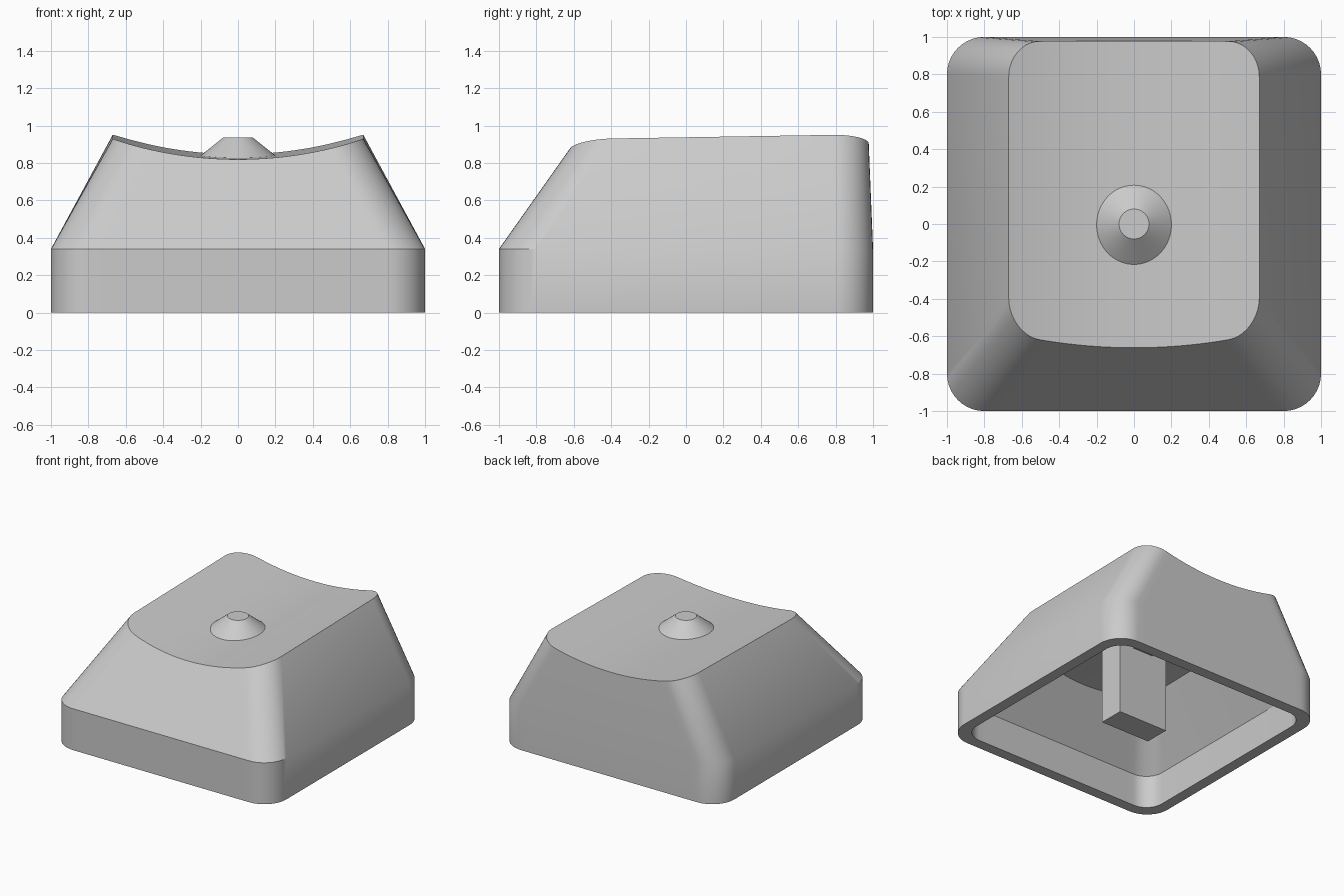
import bpy, bmesh, math
from mathutils import Vector

cube = bpy.data.objects.get("Cube")
if cube:
    bpy.data.objects.remove(cube)

grey = bpy.data.materials.new("light_grey")
grey.use_nodes = True
grey.diffuse_color = (0.6, 0.6, 0.6, 1)
grey.node_tree.nodes["Principled BSDF"].inputs["Base Color"].default_value = (0.6, 0.6, 0.6, 1)

ARC, EDGE = 10, 24      # segments per corner and per front/back edge
DISH_R = 2.15           # radius of the scooped top
TILT = 0.0165           # rise of the top towards the back


def finish(bm, name):
    bmesh.ops.recalc_face_normals(bm, faces=bm.faces)
    mesh = bpy.data.meshes.new(name)
    bm.to_mesh(mesh)
    bm.free()
    mesh.materials.append(grey)
    obj = bpy.data.objects.new(name, mesh)
    bpy.context.collection.objects.link(obj)
    bpy.ops.object.select_all(action='DESELECT')
    obj.select_set(True)
    bpy.context.view_layer.objects.active = obj
    bpy.ops.object.shade_smooth_by_angle(angle=math.radians(30))
    return obj


def outline(hx, y0, y1, r, z, tilt=0):
    """Rounded rectangle: front run left to right, then back run right to left."""
    def run(y, s):
        pts = []
        for i in range(ARC + 1):
            a = math.pi / 2 * i / ARC
            pts.append(Vector((-hx + r - r * math.cos(a), y - s * r * (math.sin(a) - 1), z)))
        span = hx - r
        pts += [Vector((-span + 2 * span * i / EDGE, y, z)) for i in range(1, EDGE)]
        return pts + [Vector((-p.x, p.y, p.z)) for p in reversed(pts[:ARC + 1])]
    loop = run(y0, 1) + run(y1, -1)[::-1]
    for p in loop:
        p.z += tilt * p.y
    return loop


def dish(p, drop):
    return 0.83 - drop + TILT * p.y + DISH_R - math.sqrt(DISH_R ** 2 - p.x ** 2)


def meet_dish(low, high, drop):
    """Slide along each wall line until it meets the scooped surface."""
    out = []
    for a, b in zip(low, high):
        p = b.copy()
        for _ in range(25):
            p = a + (b - a) * ((dish(p, drop) - a.z) / (b.z - a.z))
        out.append(p)
    return out


def shell(bm, base, shoulder, top, drop):
    """Straight skirt, tapered wall and scooped cap; returns the bottom ring."""
    rings = [[bm.verts.new(p) for p in loop]
             for loop in (base, shoulder, meet_dish(shoulder, top, drop))]
    bridge(bm, rings[0], rings[1])
    bridge(bm, rings[1], rings[2])
    ring = rings[2]
    n = len(ring)
    for i in range(n // 2 - 1):
        bm.faces.new((ring[i], ring[i + 1], ring[n - 2 - i], ring[n - 1 - i]))
    return rings[0]


def bridge(bm, a, b):
    n = len(a)
    for i in range(n):
        j = (i + 1) % n
        bm.faces.new((a[i], a[j], b[j], b[i]))


# Hollow cap: outer and inner shells joined by the bottom rim
bm = bmesh.new()
outer = shell(bm, outline(1, -1, 1, 0.2, 0), outline(1, -1, 1, 0.2, 0.34),
              outline(0.67, -0.585, 0.975, 0.19, 0.937, TILT), 0)
inner = shell(bm, outline(0.91, -0.91, 0.91, 0.15, 0), outline(0.91, -0.91, 0.91, 0.15, 0.27),
              outline(0.61, -0.545, 0.89, 0.13, 0.7, TILT), 0.19)
bridge(bm, outer, inner)
finish(bm, "cap_shell")


def frustum(name, r_low, r_high, z_low, z_high):
    bm = bmesh.new()
    bmesh.ops.create_cone(bm, cap_ends=True, segments=64, radius1=r_low,
                          radius2=r_high, depth=z_high - z_low)
    bmesh.ops.translate(bm, verts=bm.verts, vec=(0, 0, (z_low + z_high) / 2))
    return finish(bm, name)


# Raised nub on top and its root under the ceiling
frustum("top_nub", 0.237, 0.08, 0.81, 0.935)
frustum("nub_root", 0.14, 0.2, 0.6, 0.7)

# Rectangular mounting stem
bm = bmesh.new()
bmesh.ops.create_cube(bm, size=1)
bmesh.ops.scale(bm, verts=bm.verts, vec=(0.45, 0.21, 0.72))
bmesh.ops.translate(bm, verts=bm.verts, vec=(0, 0, 0.36))
finish(bm, "stem")
